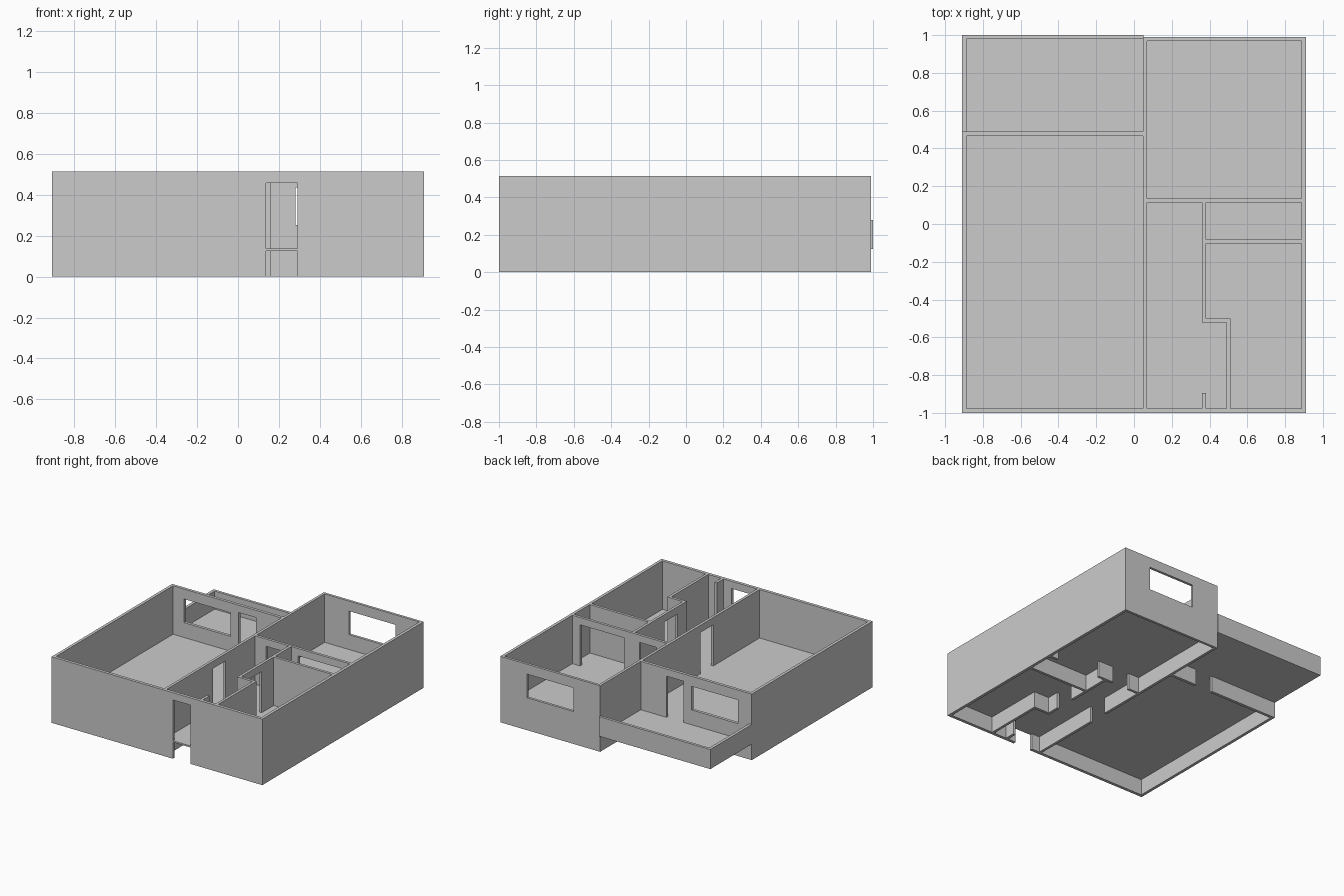
import bpy, bmesh

if "Cube" in bpy.data.objects:
    bpy.data.objects.remove(bpy.data.objects["Cube"])

H = 0.515          # wall height
DOOR = (-0.1, 0.458)
WIN = (0.253, 0.437)


def box(name, x, y, z):
    bm = bmesh.new()
    bmesh.ops.create_cube(bm, size=1)
    for v in bm.verts:
        for i, r in enumerate((x, y, z)):
            v.co[i] = r[0] if v.co[i] < 0 else r[1]
    me = bpy.data.meshes.new(name)
    bm.to_mesh(me)
    bm.free()
    ob = bpy.data.objects.new(name, me)
    bpy.context.collection.objects.link(ob)
    return ob


def wall(name, x, y, openings=()):
    """Full-height wall; each opening is (start, end, z range) along its length."""
    ob = box(name, x, y, (0, H))
    along_x = x[1] - x[0] > y[1] - y[0]
    for a, b, z in openings:
        if along_x:
            cutter = box("cutter", (a, b), (y[0] - 0.1, y[1] + 0.1), z)
        else:
            cutter = box("cutter", (x[0] - 0.1, x[1] + 0.1), (a, b), z)
        cutter.hide_render = True
        mod = ob.modifiers.new("opening", 'BOOLEAN')
        mod.operation = 'DIFFERENCE'
        mod.solver = 'EXACT'
        mod.object = cutter
        bpy.context.view_layer.objects.active = ob
        bpy.ops.object.modifier_apply(modifier=mod.name)
        bpy.data.objects.remove(cutter)
    return ob


# Outer walls
wall("front_wall", (-0.91, 0.91), (-1, -0.976), [(0.137, 0.29, DOOR)])
wall("left_wall", (-0.91, -0.887), (-0.976, 0.466))
wall("right_wall", (0.887, 0.91), (-0.976, 0.97))
wall("living_room_back_wall", (-0.91, 0.048), (0.466, 0.489),
     [(-0.793, -0.392, WIN), (-0.32, -0.173, DOOR)])
wall("bedroom_back_wall", (0.069, 0.91), (0.97, 0.99), [(0.28, 0.68, WIN)])

# Inner walls
wall("centre_wall", (0.048, 0.069), (-0.976, 0.99), [(-0.405, -0.25, DOOR)])
wall("bedroom_wall", (0.069, 0.887), (0.114, 0.135),
     [(0.16, 0.308, DOOR), (0.44, 0.82, DOOR)])
wall("hall_wall", (0.359, 0.38), (-0.522, 0.114), [(-0.405, -0.25, DOOR)])
wall("closet_wall", (0.38, 0.887), (-0.103, -0.082))
wall("hall_jog_wall", (0.38, 0.512), (-0.522, -0.501))
wall("entry_side_wall", (0.491, 0.512), (-0.976, -0.522))
wall("entry_stub_wall", (0.359, 0.38), (-0.976, -0.895))

# Floor slab, including the balcony
outline = [(-0.9, -0.995), (0.9, -0.995), (0.9, 0.98), (0.05, 0.98), (0.05, 1),
           (-0.91, 1), (-0.91, 0.489), (-0.9, 0.489)]
bm = bmesh.new()
face = bm.faces.new([bm.verts.new((x, y, 0.125)) for x, y in outline])
ext = bmesh.ops.extrude_face_region(bm, geom=[face])
for v in ext["geom"]:
    if isinstance(v, bmesh.types.BMVert):
        v.co.z = 0.137
bmesh.ops.recalc_face_normals(bm, faces=bm.faces[:])
me = bpy.data.meshes.new("floor_slab")
bm.to_mesh(me)
bm.free()
bpy.context.collection.objects.link(bpy.data.objects.new("floor_slab", me))

# Balcony parapet
box("balcony_back_parapet", (-0.91, 0.05), (0.979, 1), (0.137, 0.278))
box("balcony_side_parapet", (-0.91, -0.887), (0.489, 0.979), (0.137, 0.278))
